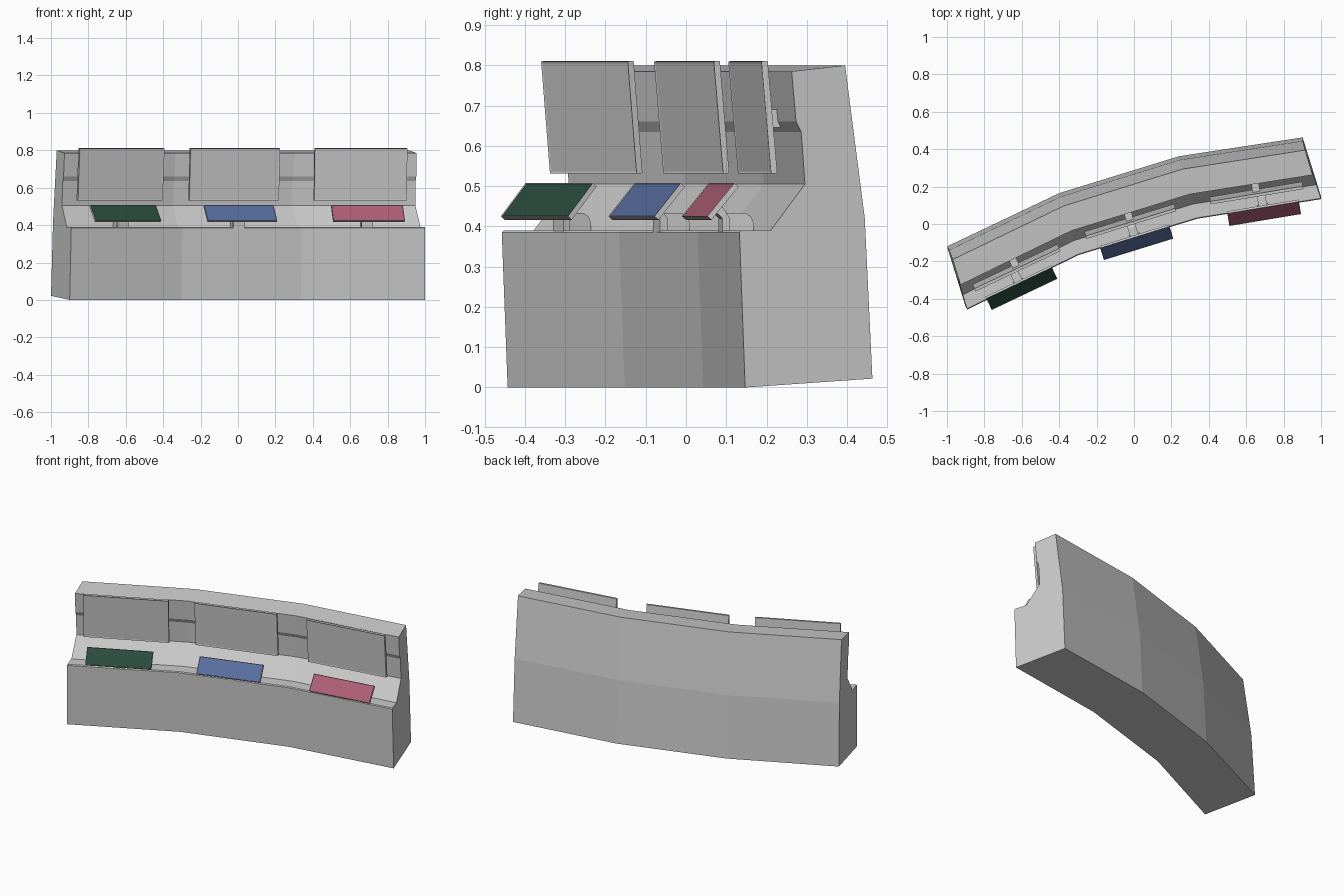
import bpy, bmesh
from math import radians
from mathutils import Matrix, Vector

if "Cube" in bpy.data.objects:
    bpy.data.objects.remove(bpy.data.objects["Cube"])


def finish(name, bm, mats=()):
    bmesh.ops.recalc_face_normals(bm, faces=bm.faces)
    me = bpy.data.meshes.new(name)
    bm.to_mesh(me)
    bm.free()
    ob = bpy.data.objects.new(name, me)
    bpy.context.collection.objects.link(ob)
    for m in mats:
        me.materials.append(m)
    return ob


def material(name, rgb):
    m = bpy.data.materials.new(name)
    m.diffuse_color = (*rgb, 1)
    m.use_nodes = True
    m.node_tree.nodes["Principled BSDF"].inputs["Base Color"].default_value = m.diffuse_color
    return m


def frame(center, angle, tilt=0):
    return (Matrix.Translation(center) @ Matrix.Rotation(radians(angle), 4, 'Z')
            @ Matrix.Rotation(radians(tilt), 4, 'X'))


def slab(name, mat, size, inset=0.0, mats=()):
    """Box whose local -y face is the display, optionally inset."""
    bm = bmesh.new()
    bmesh.ops.create_cube(bm, size=1, matrix=Matrix.Diagonal((*size, 1)))
    if inset:
        front = min(bm.faces, key=lambda f: f.calc_center_median().y)
        bmesh.ops.inset_region(bm, faces=[front], thickness=inset, depth=-0.002)
        if len(mats) > 1:
            front.material_index = 1
    bm.transform(mat)
    return finish(name, bm, mats)


def plate(name, mat, outline, width):
    """Side profile (depth, height) extruded along local x."""
    bm = bmesh.new()
    face = bm.faces.new([bm.verts.new((-width / 2, y, z)) for y, z in outline])
    ext = bmesh.ops.extrude_face_region(bm, geom=[face])['geom']
    bmesh.ops.translate(bm, vec=(width, 0, 0),
                        verts=[v for v in ext if isinstance(v, bmesh.types.BMVert)])
    bm.transform(mat)
    return finish(name, bm)


# Console body: one cross-section lofted along the bent plan
front = [(-0.90, -0.443), (-0.303, -0.152), (0.337, 0.043), (1.0, 0.147)]
back = [(-1.0, -0.12), (-0.40, 0.165), (0.24, 0.362), (0.902, 0.463)]
profile = [(0, 0), (-0.045, 0.385), (-0.03, 0.39), (0.2, 0.39), (0.47, 0.505),
           (0.44, 0.635), (0.40, 0.66), (0.365, 0.785), (0.785, 0.80),
           (0.94, 0.42), (1, 0.022)]
bm = bmesh.new()
rings = []
for f, b in zip(front, back):
    ring = []
    for t, z in profile:
        p = Vector(f).lerp(Vector(b), t)
        ring.append(bm.verts.new((p.x * (1 - 0.012 * z), p.y, z)))
    rings.append(ring)
n = len(profile)
for a, b in zip(rings, rings[1:]):
    for i in range(n):
        j = (i + 1) % n
        bm.faces.new((a[i], a[j], b[j], b[i]))
bm.faces.new(rings[0])
bm.faces.new(rings[-1])
finish("console_body", bm)

grey = material("frame_grey", (0.8, 0.8, 0.8))
stations = [
    ("left", 25.4, (-0.628, -0.234), (-0.602, -0.341), (0.023, 0.073, 0.048)),
    ("middle", 17.2, (-0.02, 0.014), (0.013, -0.098), (0.10, 0.155, 0.35)),
    ("right", 9.4, (0.655, 0.166), (0.695, 0.060), (0.43, 0.115, 0.185)),
]
for side, ang, screen, tablet, rgb in stations:
    # Upright screen leaning forward, with its wall arm
    slab(f"{side}_screen", frame((*screen, 0.671), ang, 5), (0.502, 0.016, 0.28), 0.008)
    arm = frame((*screen, 0.668), ang) @ Matrix.Translation((0, 0.035, 0))
    slab(f"{side}_screen_arm", arm, (0.04, 0.06, 0.045))

    # Sloped coloured tablet
    slab(f"{side}_tablet", frame((*tablet, 0.462), ang, -39.5), (0.388, 0.014, 0.107),
         0.003, (grey, material(f"{side}_tablet_colour", rgb)))

    # Tablet stand: rounded foot plate and leaning stalk
    base = frame((*tablet, 0), ang)
    plate(f"{side}_stand_foot", base, [(0.03, 0.385), (0.105, 0.385), (0.105, 0.41),
          (0.099, 0.425), (0.085, 0.433), (0.03, 0.433)], 0.045)
    plate(f"{side}_stand_stalk", base, [(0.026, 0.385), (0.045, 0.385), (0.045, 0.42),
          (0.02, 0.458), (0.0, 0.462), (0.0, 0.445), (0.026, 0.42)], 0.06)
